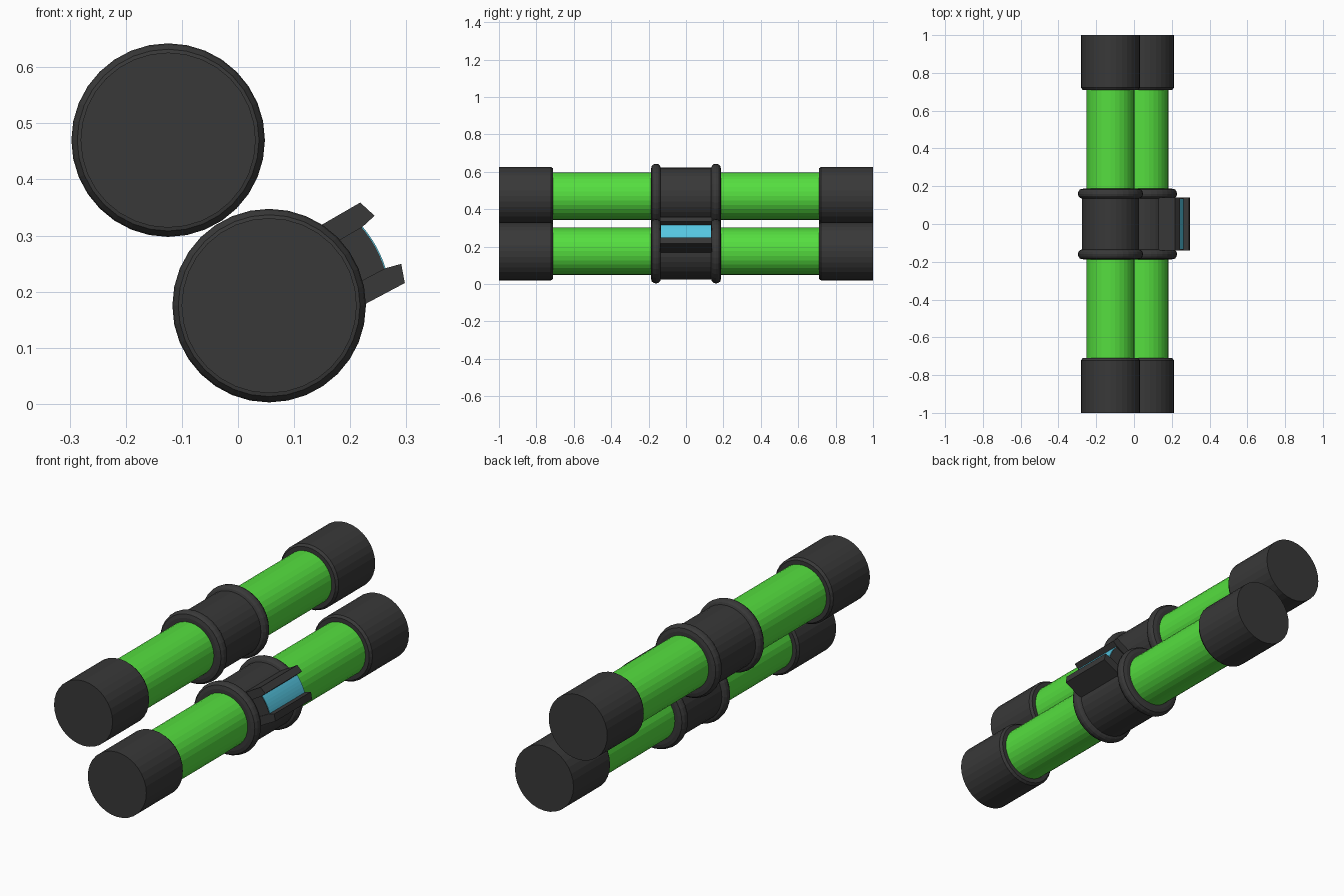
import bpy, bmesh, math

if "Cube" in bpy.data.objects:
    bpy.data.objects.remove(bpy.data.objects["Cube"])

def material(name, rgb):
    m = bpy.data.materials.new(name)
    m.diffuse_color = (*rgb, 1)
    m.use_nodes = True
    m.node_tree.nodes["Principled BSDF"].inputs["Base Color"].default_value = m.diffuse_color
    return m

BLACK = material("black_plastic", (0.04, 0.04, 0.04))
GREEN = material("green_tube", (0.09, 0.73, 0.05))
BLUE = material("blue_panel", (0.09, 0.56, 0.75))
SIDES = 32
UPPER, LOWER = (-0.1245, 0.47), (0.0555, 0.175)

def finish(name, bm, mat):
    bmesh.ops.recalc_face_normals(bm, faces=bm.faces)
    me = bpy.data.meshes.new(name)
    bm.to_mesh(me)
    bm.free()
    me.materials.append(mat)
    ob = bpy.data.objects.new(name, me)
    bpy.context.collection.objects.link(ob)
    return ob

def lathe(name, profile, centre, mat):
    """Solid of revolution about a y-parallel axis; profile is (y, radius)."""
    bm = bmesh.new()
    rings = []
    for y, r in profile:
        rings.append([bm.verts.new((centre[0] + r * math.cos(a), y, centre[1] + r * math.sin(a)))
                      for a in (2 * math.pi * i / SIDES for i in range(SIDES))])
    for p, q in zip(rings, rings[1:]):
        for i in range(SIDES):
            j = (i + 1) % SIDES
            bm.faces.new((p[i], p[j], q[j], q[i]))
    bm.faces.new(rings[0])
    bm.faces.new(rings[-1])
    return finish(name, bm, mat)

TILT = math.radians(29)

def prism(name, section, half, mat):
    """Extrude a section (u outwards, v sideways) along y, tilted on the lower tube."""
    c, s = math.cos(TILT), math.sin(TILT)
    bm = bmesh.new()
    ends = [[bm.verts.new((LOWER[0] + u * c - v * s, y, LOWER[1] + u * s + v * c))
             for u, v in section] for y in (-half, half)]
    n = len(section)
    for i in range(n):
        j = (i + 1) % n
        bm.faces.new((ends[0][i], ends[0][j], ends[1][j], ends[1][i]))
    bm.faces.new(ends[0])
    bm.faces.new(ends[1])
    return finish(name, bm, mat)

# tubes, end caps and central sleeves
half_sleeve = [(0.187, 0.145), (0.183, 0.162), (0.172, 0.17), (0.16, 0.1725),
               (0.148, 0.17), (0.139, 0.162), (0.135, 0.152)]
sleeve = half_sleeve + [(-y, r) for y, r in reversed(half_sleeve)]
for tag, centre in (("upper", UPPER), ("lower", LOWER)):
    lathe(tag + "_tube", [(-0.75, 0.127), (0.75, 0.127)], centre, GREEN)
    lathe(tag + "_sleeve", sleeve, centre, BLACK)
    for side, d in (("front", -1), ("back", 1)):
        lathe(f"{tag}_{side}_cap", [(d * 0.71, 0.147), (d * 0.722, 0.156), (d, 0.156)], centre, BLACK)

# curved display housing with its blue panel
def arc(r, spread, n=6):
    return [(r * math.cos(a), r * math.sin(a))
            for a in (math.radians(-spread + 2 * spread * i / n) for i in range(n + 1))]

prism("panel_housing", [(0.13, -0.045)] + arc(0.216, 12) + [(0.13, 0.045)], 0.135, BLACK)
prism("display_panel", arc(0.21, 11.4) + arc(0.218, 11.4)[::-1], 0.133, BLUE)

# lips on both sides of the panel
for name, m in (("upper_lip", 1), ("lower_lip", -1)):
    lip = [(0.12, 0.08), (0.231, 0.082), (0.242, 0.049), (0.213, 0.042), (0.12, 0.04)]
    prism(name, [(u, v * m) for u, v in lip], 0.14, BLACK)
